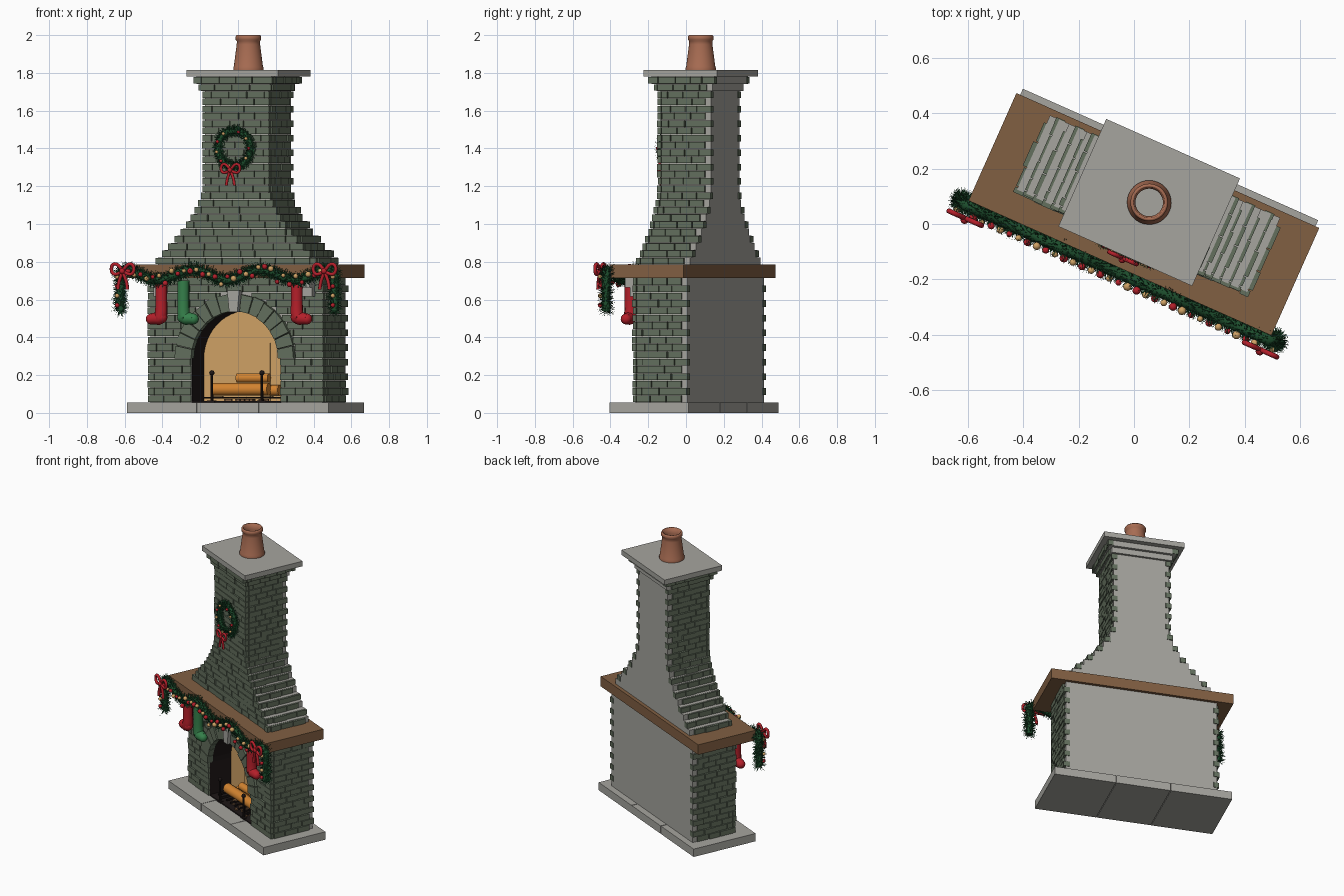
import bpy, bmesh, math, random
from mathutils import Matrix, Vector

random.seed(4)
if "Cube" in bpy.data.objects:
    bpy.data.objects.remove(bpy.data.objects["Cube"], do_unlink=True)

# The whole fireplace is built square, then placed by one turned frame
FRAME = Matrix.Translation((0.055, 0.078, 0)) @ Matrix.Rotation(math.radians(-24), 4, 'Z')


def material(name, r, g, b):
    m = bpy.data.materials.new(name)
    m.use_nodes = True
    m.diffuse_color = (r, g, b, 1)
    m.node_tree.nodes["Principled BSDF"].inputs["Base Color"].default_value = (r, g, b, 1)
    return m


stone = material("grey stone", .38, .375, .345)
brick = material("green brick", .125, .16, .11)
wood = material("brown wood", .22, .115, .055)
clay = material("terracotta", .39, .15, .085)
soot = material("soot black", .012, .008, .008)
glow = material("warm gold", .63, .36, .13)
bark = material("orange log", .65, .23, .03)
pine = material("pine green", .012, .075, .026)
red = material("red cloth", .46, .014, .023)
green = material("green cloth", .036, .216, .07)


def finish(name, bm, *mats, smooth=False):
    mesh = bpy.data.meshes.new(name)
    bmesh.ops.recalc_face_normals(bm, faces=bm.faces)
    for f in bm.faces:
        f.smooth = smooth
    bm.to_mesh(mesh)
    bm.free()
    for m in mats:
        mesh.materials.append(m)
    ob = bpy.data.objects.new(name, mesh)
    bpy.context.collection.objects.link(ob)
    ob.matrix_world = FRAME
    return ob


def box(bm, x0, x1, y0, y1, z0, z1):
    mid = Matrix.Translation(((x0 + x1) / 2, (y0 + y1) / 2, (z0 + z1) / 2))
    bmesh.ops.create_cube(bm, size=1, matrix=mid @ Matrix.Diagonal((abs(x1 - x0), y1 - y0, z1 - z0, 1)))


def boxes(name, mat, *dims):
    bm = bmesh.new()
    for d in dims:
        box(bm, *d)
    return finish(name, bm, mat)


def ball(bm, p, r):
    bmesh.ops.create_uvsphere(bm, u_segments=12, v_segments=8, radius=r, matrix=Matrix.Translation(p))


def tube(name, mat, *paths, kind='NURBS'):
    """Round tubes through points of (x, y, z, radius)."""
    cu = bpy.data.curves.new(name, 'CURVE')
    cu.dimensions = '3D'
    cu.bevel_depth, cu.bevel_resolution, cu.use_fill_caps = 1, 3, True
    cu.resolution_u = 6
    for pts in paths:
        sp = cu.splines.new(kind)
        sp.points.add(len(pts) - 1)
        for q, p in zip(sp.points, pts):
            q.co, q.radius = (*p[:3], 1), p[3]
        if kind == 'NURBS':
            sp.order_u, sp.use_endpoint_u = 3, True
    cu.materials.append(mat)
    ob = bpy.data.objects.new(name, cu)
    bpy.context.collection.objects.link(ob)
    ob.matrix_world = FRAME


FRONT, BACK, SPRING, R_IN, R_OUT = -.168, .146, .285, .257, .345


def jit():
    return random.uniform(-.004, .005)


def spans(a, b, step, shift):
    cuts = [a]
    x = a + step * (.5 if shift else 1)
    while x < b - step * .3:
        cuts.append(x + random.uniform(-.012, .012))
        x += step
    return list(zip(cuts, cuts[1:] + [b]))


def course(bm, row, z0, z1, hw, front, back, gap=0):
    """One course of facing bricks on the front, both sides and rear corners."""
    g = .002
    for a, b in spans(-hw, hw, .1, row % 2):
        for c, d in (((a, min(b, -gap)), (max(a, gap), b)) if gap else ((a, b),)):
            if d - c > .012:
                box(bm, c + g, d - g, front - jit(), front + .02, z0 + g, z1 - g)
    end = back + .004 if row % 2 else back - .03
    for s in (-1, 1):
        for a, b in spans(front + .022, end, .085, row % 2):
            box(bm, s * (hw - .014), s * (hw + jit()), a + g, b - g, z0 + g, z1 - g)
        if row % 2:
            box(bm, s * (hw - .035), s * hw, back - .02, back + .004, z0 + g, z1 - g)


# Hearth slabs and mantel
boxes("hearth_base", stone, *[(a, b, -.268, .19, 0, .055) for a, b in
                              ((-.585, -.182), (-.178, .178), (.182, .585))])
boxes("mantel_shelf", wood, (-.6, .6, -.26, .166, .715, .785))
boxes("mantel_brackets", stone, *[(s * .43 - .03, s * .43 + .03, -d, -.15, z, z + .05)
                                  for s in (-1, 1) for d, z in ((.205, .615), (.235, .665))])

# Lower body: arched wall with a sooty lining, then a solid rear
arc = [(R_IN * math.cos(math.pi * i / 24), SPRING + R_IN * math.sin(math.pi * i / 24)) for i in range(25)]
bm = bmesh.new()
outline = [(-.498, .055), (-.498, .715), (.498, .715), (.498, .055), (R_IN, .055)] + arc + [(-R_IN, .055)]
face = bm.faces.new([bm.verts.new((x, FRONT + .012, z)) for x, z in outline])
ext = bmesh.ops.extrude_face_region(bm, geom=[face])
bmesh.ops.translate(bm, vec=(0, -FRONT - .012, 0), verts=[v for v in ext["geom"] if isinstance(v, bmesh.types.BMVert)])
box(bm, -.498, .498, 0, BACK, .055, .715)
bm.normal_update()
for f in bm.faces:
    c = f.calc_center_median()
    f.material_index = int(abs(c.x) < R_IN + .01 and abs(f.normal.y) < .5 and .06 < c.z < .6 and c.y < 0)
finish("body_core", bm, stone, soot)

# Glowing firebox back with flat panels, and the firebox floor
bm = bmesh.new()
bm.faces.new([bm.verts.new((x, -.003, z)) for x, z in [(R_IN, .055)] + arc + [(-R_IN, .055)]])
for x0, x1, z1, y in ((-.04, .2, .46, -.005), (-.08, .13, .37, -.008)):
    box(bm, x0, x1, y, -.001, .06, z1)
finish("firebox_back", bm, glow)
boxes("firebox_floor", soot, (-R_IN, R_IN, FRONT + .01, 0, .05, .062))

# Brick facing of the lower body, cut around the arch
bm = bmesh.new()
pitch = .66 / 17
for k in range(17):
    z0 = .055 + k * pitch
    h = z0 + pitch / 2 - SPRING
    gap = R_IN if h < 0 else math.sqrt(max(0, R_OUT ** 2 - h * h))
    course(bm, k, z0, z0 + pitch, .51, FRONT, BACK, gap)
finish("body_bricks", bm, brick)

# Stepped hood and chimney stack: mortar core with brick facing
bm, core = bmesh.new(), bmesh.new()
pitch = .995 / 26
for k in range(26):
    z0 = .785 + k * pitch
    t = min(1, (z0 + .01 - .8) / .38)
    out = {24: .016, 25: .035}.get(k, 0)
    hw = .195 + .273 * (1 - max(0, t)) ** 1.55 + out
    course(bm, k, z0, z0 + pitch, hw, FRONT + .004 - out, BACK - .004 + out)
    box(core, -hw + .012, hw - .012, FRONT + .016 - out, BACK - .004 + out, z0, z0 + pitch)
finish("chimney_bricks", bm, brick)
finish("chimney_core", core, stone)
boxes("chimney_cap", stone, (-.265, .265, -.213, .213, 1.78, 1.815))

# Chimney pot: hollow turned profile
bm = bmesh.new()
prof = [(.057, 1.816), (.05, 1.96), (.056, 1.998), (.063, 2), (.068, 1.992), (.068, 1.976), (.061, 1.968),
        (.062, 1.95), (.077, 1.835), (.08, 1.828), (.08, 1.815)]
vs = [bm.verts.new((r, 0, z)) for r, z in prof]
es = [bm.edges.new(p) for p in zip(vs, vs[1:])]
bmesh.ops.spin(bm, geom=vs + es, cent=(0, 0, 0), axis=(0, 0, 1), angle=math.tau, steps=32, use_merge=True)
finish("chimney_pot", bm, clay, smooth=True)


# Arch stones and keystone
def wedge(bm, a0, a1, r0, r1, y):
    vs = [bm.verts.new((r * math.sin(a), v, SPRING + r * math.cos(a)))
          for r in (r0, r1) for a in (math.radians(a0), math.radians(a1)) for v in (y, -.14)]
    bmesh.ops.convex_hull(bm, input=vs)


bm = bmesh.new()
for s in (-1, 1):
    for i in range(7):
        a = 6 + i * 12
        wedge(bm, s * (a + .4), s * (a + 11.6), .253, R_OUT + jit(), -.182 + jit())
finish("arch_stones", bm, brick)
bm = bmesh.new()
wedge(bm, -5.5, 5.5, .25, .365, -.198)
finish("keystone", bm, stone)

# Fire logs, grate, embers and andirons
tube("logs", bark, *[[(a, y, z, r), (b, y + .01, z, r)] for a, b, y, z, r in
                     ((-.17, .15, -.08, .125, .034), (-.12, .19, -.03, .12, .03), (-.04, .14, -.055, .185, .026))],
     kind='POLY')
boxes("grate", soot, *[(x / 20 - .004, x / 20 + .004, -.13, -.01, .075, .085) for x in range(-4, 5)])
boxes("embers", wood, *[(x, x + .02, y, y + .014, .06, .074) for x, y in
                        [(random.uniform(-.18, .16), random.uniform(-.15, -.04)) for i in range(24)]])
bm = bmesh.new()
for s in (-.145, .145):
    box(bm, s - .006, s + .006, -.15, -.01, .075, .088)
    box(bm, s - .022, s + .022, -.162, -.138, .055, .066)
    bmesh.ops.create_cone(bm, cap_ends=True, segments=10, radius1=.008, radius2=.006, depth=.15,
                          matrix=Matrix.Translation((s, -.15, .135)))
    ball(bm, (s, -.15, .212), .014)
finish("andirons", bm, soot, smooth=False)


# Evergreen garland and wreath: dark stem bristling with needles
def evergreen(name, path, radius, count):
    tube(name + "_stem", pine, [(*p, radius * .5) for p in path], kind='POLY')
    bm = bmesh.new()
    for i in range(count):
        j = random.randrange(len(path) - 1)
        p = path[j].lerp(path[j + 1], random.random())
        d = Vector([random.gauss(0, 1) for k in range(3)]).normalized()
        side = d.orthogonal().normalized() * .0028
        p = p + d * radius * .3
        bm.faces.new([bm.verts.new(q) for q in (p - side, p + side, p + d * radius * random.uniform(.6, 1))])
    finish(name + "_needles", bm, pine)


def swag(x):
    return Vector((x, -.278, .73 + .028 * math.cos(math.tau * x / .4 - math.pi)))


drop = [Vector((.62, -.272, .74 - .025 * i)) for i in range(9)]
flip = [Vector((-p.x, p.y, p.z)) for p in reversed(drop)]
evergreen("garland", flip + [swag(-.6 + i * .03) for i in range(41)] + drop, .044, 5500)
ring = [Vector((.094 * math.sin(i * math.tau / 32), -.185, 1.4 + .094 * math.cos(i * math.tau / 32)))
        for i in range(33)]
evergreen("wreath", ring, .034, 2200)

# Round baubles on the garland, its drops and the wreath
for n, (name, mat) in enumerate((("red_baubles", red), ("gold_baubles", glow))):
    bm = bmesh.new()
    for i in range(n, 32, 2):
        p = swag(-.56 + i * .036)
        ball(bm, p + Vector((0, -.032, random.uniform(-.035, .03))), random.uniform(.011, .016))
    for i in range(n, 10, 2):
        ball(bm, ring[i * 3 + 2] + Vector((0, -.024, 0)), .009)
    for s in (-1, 1):
        for i in range(n, 4, 2):
            ball(bm, (s * .625, -.305, .57 + i * .05), .012)
    finish(name, bm, mat, smooth=True)


# Ribbon bows: two loops, two tails and a knot
def bow(name, x, y, z, s):
    paths = []
    for m in (-1, 1):
        loop = [(0, 0), (.5, .75), (1.15, .65), (1.2, -.1), (.7, -.4), (0, 0)]
        tail = [(0, 0), (.25, -.6), (.45, -1.2), (.5, -1.75)]
        paths += [[(x + m * a * s, y - .008, z + b * s, s * .17) for a, b in q] for q in (loop, tail)]
    tube(name, red, *paths)
    bm = bmesh.new()
    ball(bm, (x, y - .014, z), s * .28)
    finish(name + "_knot", bm, red, smooth=True)


bow("left_bow", .585, -.315, .75, .055)
bow("right_bow", -.585, -.315, .75, .055)
bow("wreath_bow", -.005, -.215, 1.285, .046)

# Hanging stockings: tapered tubes with a bent foot
for name, mat, x, m in (("right_red_stocking", red, -.4, -1), ("green_stocking", green, -.272, 1),
                        ("left_red_stocking", red, .385, 1)):
    leg = [(0, .7, .033), (0, .6, .031), (0, .5, .035), (.03, .5, .033), (.06, .497, .029)]
    tube(name, mat, [(x + m * a, -.235, z, r) for a, z, r in leg])
    bm = bmesh.new()
    ball(bm, (x + m * .058, -.235, .497), .029)
    ball(bm, (x, -.235, .506), .033)
    finish(name + "_toe", bm, mat, smooth=True)
